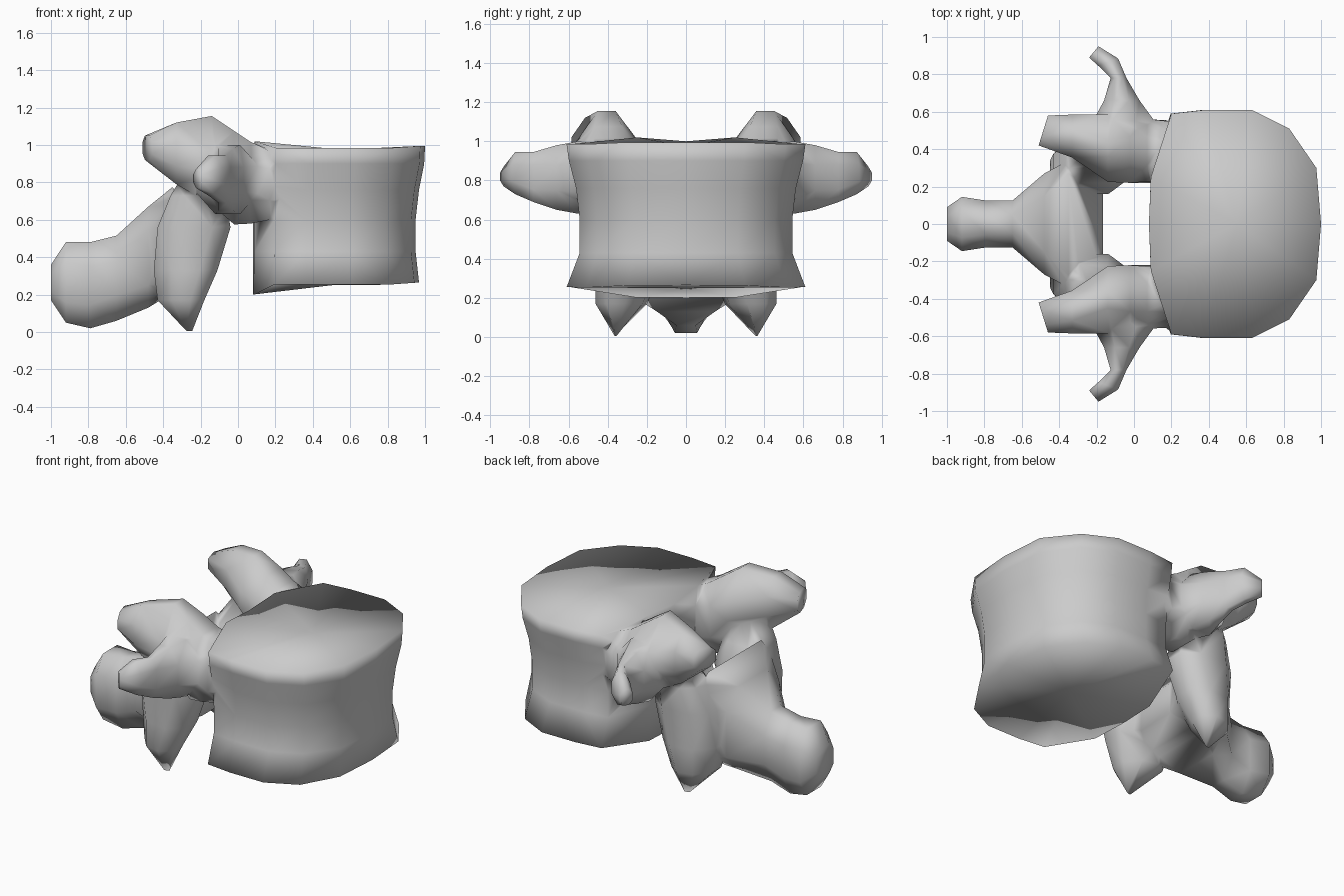
import bpy, bmesh
from mathutils import Vector

if "Cube" in bpy.data.objects:
    bpy.data.objects.remove(bpy.data.objects["Cube"])


def loft(name, rings, mirror=False, caps=(None, None)):
    """Skin closed rings; each end gets a flat cap, or a fan to a centre point."""
    bm = bmesh.new()
    rows = [[bm.verts.new(p) for p in r] for r in rings]
    n = len(rows[0])
    for a, b in zip(rows, rows[1:]):
        for i in range(n):
            j = (i + 1) % n
            bm.faces.new((a[i], a[j], b[j], b[i]))
    for row, centre in zip((rows[0], rows[-1]), caps):
        if centre:
            c = bm.verts.new(centre)
            for i in range(n):
                bm.faces.new((row[i], row[(i + 1) % n], c))
        else:
            bm.faces.new(row)
    bmesh.ops.recalc_face_normals(bm, faces=bm.faces)
    bmesh.ops.triangulate(bm, faces=bm.faces)
    me = bpy.data.meshes.new(name)
    bm.to_mesh(me)
    bm.free()
    ob = bpy.data.objects.new(name, me)
    bpy.context.collection.objects.link(ob)
    if mirror:
        m = ob.modifiers.new("mirror", 'MIRROR')
        m.use_axis = (False, True, False)
        m.use_mirror_merge = False
    return ob


def octagon(c, u, v, k=0.45):
    """Eight points around c; k sets how square the corners are."""
    pts = ((1, -k), (1, k), (k, 1), (-k, 1), (-1, k), (-1, -k), (-k, -1), (k, -1))
    c, u, v = Vector(c), Vector(u), Vector(v)
    return [c + u * a + v * b for a, b in pts]


def section_x(x, y0, y1, z0, z1, k=0.45, skew=0):
    return octagon((x, (y0 + y1) / 2, (z0 + z1) / 2),
                   (skew, (y1 - y0) / 2, 0), (0, 0, (z1 - z0) / 2), k)


def section_y(y, x0, x1, z0, z1, k=0.45, skew=0):
    return octagon(((x0 + x1) / 2, y, (z0 + z1) / 2),
                   ((x1 - x0) / 2, skew, 0), (0, 0, (z1 - z0) / 2), k)


def section_z(z, x0, x1, y0, y1, k=0.45, skew=0):
    return octagon(((x0 + x1) / 2, (y0 + y1) / 2, z),
                   ((x1 - x0) / 2, skew, 0), (0, (y1 - y0) / 2, 0), k)


# Vertebral body: waisted drum with slightly tilted end plates
half = [(.08, 0), (.09, .25), (.20, .59), (.38, .61), (.63, .61),
        (.83, .51), (.975, .30), (1.0, 0)]
outline = half + [(x, -y) for x, y in half[-2:0:-1]]


def body_ring(scale, z_of, front=1.0):
    return [(.08 + (x - .08) * front, y * scale, z_of(x, abs(y)))
            for x, y in outline]


def bottom(x, y):
    z = .20 + .065 * (x - .07) / .93
    return max(z, .255) if y > .55 else z


def top(x, y):
    if x < .15:
        return 1.0 if y == 0 else 1.02
    return .985 if y > .4 else .995


body = loft("vertebra", [
    body_ring(1.0, bottom, .965),
    body_ring(.89, lambda x, y: .43, .945),
    body_ring(.89, lambda x, y: .60, .945),
    body_ring(.92, lambda x, y: .76, .965),
    body_ring(.98, lambda x, y: .90, .995),
    body_ring(1.0, top),
], caps=((.5, 0, .25), (.55, 0, .975)))

# Pedicle running back into the superior articular process
pedicle = loft("pedicle_and_upper_facet", [
    section_x(.36, .25, .50, .66, .92),
    section_x(.17, .22, .555, .60, .975),
    section_x(.07, .22, .56, .58, 1.015),
    section_x(-.02, .22, .575, .575, 1.075, .4),
    section_x(-.14, .225, .585, .68, 1.155, .25),
    section_x(-.33, .355, .585, .79, 1.12, .4),
    section_x(-.485, .42, .58, .92, 1.05, .5, .025),
], mirror=True)

# Transverse process: broad root, hooked pointed tip
transverse = loft("transverse_process", [
    section_y(.40, -.20, .12, .66, .98),
    section_y(.55, -.22, .11, .63, 1.0, .4),
    section_y(.66, -.16, .03, .65, .98, .4),
    section_y(.78, -.125, -.04, .69, .945, .5),
    section_y(.865, -.19, -.085, .73, .945, .4, .02),
    section_y(.92, -.24, -.19, .77, .87, .4, .03),
], mirror=True)

# Lamina side and inferior articular process, tapering to a point
lower = loft("lower_facet", [
    section_z(.88, -.27, -.08, .32, .50),
    section_z(.73, -.36, -.07, .22, .48, .5),
    section_z(.56, -.43, -.04, .16, .45, .5),
    section_z(.33, -.45, -.11, .145, .45, .45, .03),
    section_z(.17, -.43, -.18, .21, .45, .4, .03),
    section_z(.005, -.275, -.245, .35, .37),
], mirror=True)

# Middle of the lamina sweeping into the spinous process
spine = loft("lamina_and_spinous_process", [
    section_x(-.165, -.22, .22, .30, .50, .6),
    section_x(-.35, -.34, .34, .21, .775, .8),
    section_x(-.48, -.27, .27, .13, .67, .55),
    section_x(-.65, -.125, .125, .06, .515, .4),
    section_x(-.79, -.125, .125, .02, .48, .45),
    section_x(-.92, -.145, .145, .05, .48, .5),
    section_x(-1.0, -.09, .09, .17, .36, .5),
])

# Fuse everything into one bone, then weld slivers so the joints shade softly
parts = [pedicle, transverse, lower, spine]
for part in parts:
    m = body.modifiers.new("fuse", 'BOOLEAN')
    m.operation, m.solver, m.object = 'UNION', 'EXACT', part
graph = bpy.context.evaluated_depsgraph_get()
fused = bpy.data.meshes.new_from_object(body.evaluated_get(graph))
body.modifiers.clear()
body.data = fused
for part in parts:
    bpy.data.objects.remove(part)
bm = bmesh.new()
bm.from_mesh(fused)
bmesh.ops.remove_doubles(bm, verts=bm.verts, dist=.025)
bmesh.ops.triangulate(bm, faces=bm.faces)
bmesh.ops.recalc_face_normals(bm, faces=bm.faces)
for f in bm.faces:
    f.smooth = True
bm.to_mesh(fused)
bm.free()
